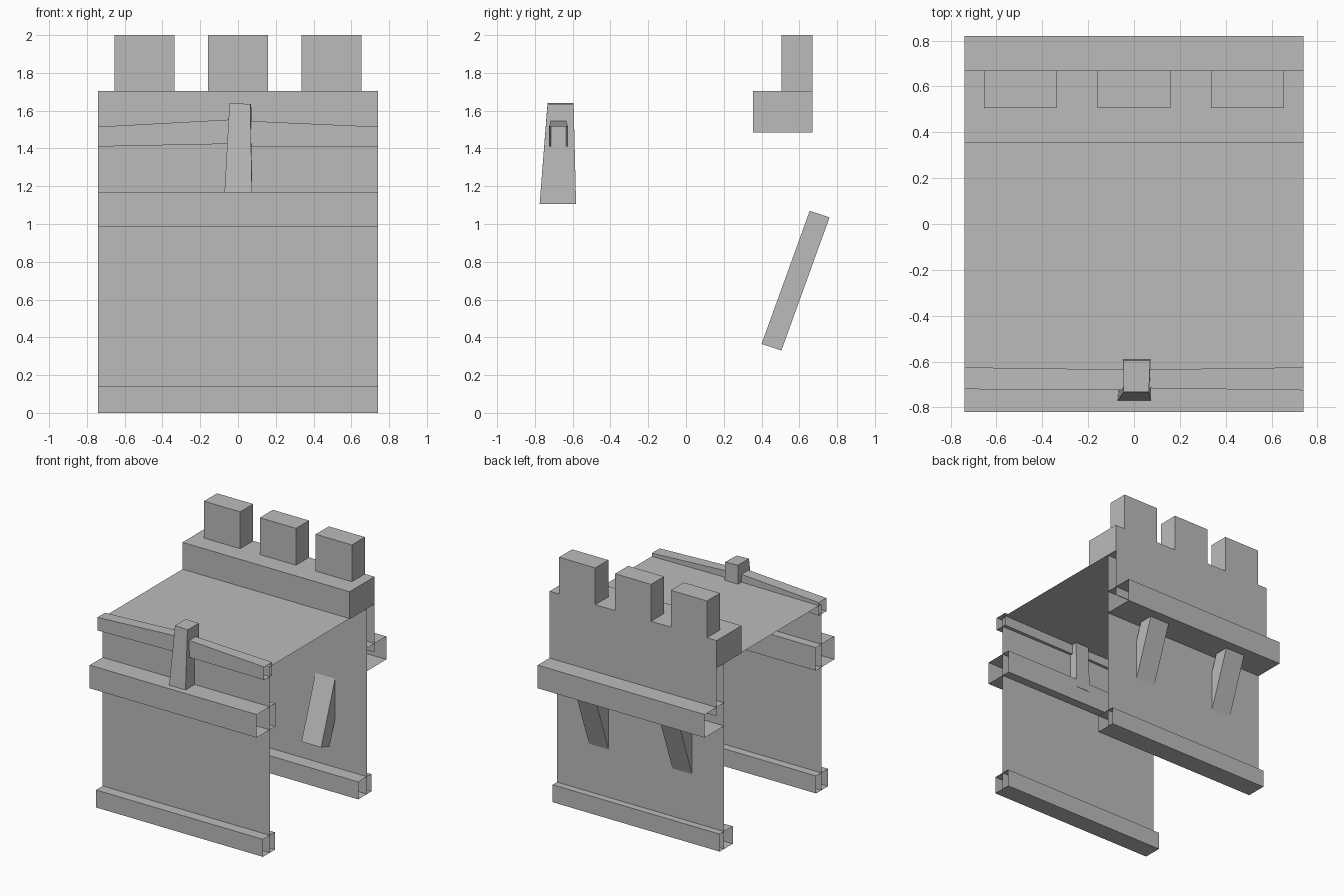
import bpy
import bmesh

cube = bpy.data.objects.get("Cube")
if cube:
    bpy.data.objects.remove(cube, do_unlink=True)

stone = bpy.data.materials.new("stone_grey")
stone.use_nodes = True
GREY = (0.5, 0.5, 0.5, 1)
stone.diffuse_color = GREY
stone.node_tree.nodes["Principled BSDF"].inputs["Base Color"].default_value = GREY

HALF = 0.74  # half the width of the wall section


def loft(name, sections, closed=True, caps=True):
    """Skin a list of matching cross-sections into one flat-shaded mesh."""
    bm = bmesh.new()
    rings = [[bm.verts.new(p) for p in s] for s in sections]
    n = len(rings[0])
    for a, b in zip(rings, rings[1:]):
        for i in range(n if closed else n - 1):
            j = (i + 1) % n
            bm.faces.new((a[i], a[j], b[j], b[i]))
    if caps:
        bm.faces.new(rings[0][::-1])
        bm.faces.new(rings[-1])
    bmesh.ops.recalc_face_normals(bm, faces=bm.faces)
    mesh = bpy.data.meshes.new(name)
    bm.to_mesh(mesh)
    bm.free()
    mesh.materials.append(stone)
    obj = bpy.data.objects.new(name, mesh)
    bpy.context.collection.objects.link(obj)
    return obj


def section(x, y0, y1, z0, z1):
    return [(x, y0, z0), (x, y1, z0), (x, y1, z1), (x, y0, z1)]


def beam(name, y0, y1, z0, z1, x0=-HALF, x1=HALF, caps=True):
    return loft(name, [section(x, y0, y1, z0, z1) for x in (x0, x1)], caps=caps)


def sheet(name, start, end):
    """Thin panel spanning the width between two (y, z) points."""
    return loft(name, [[(x, *start), (x, *end)] for x in (-HALF, HALF)],
                closed=False, caps=False)


# Wall panels and walkway
sheet("front_wall", (-0.655, 1.49), (-0.655, 0))
sheet("back_wall", (0.575, 0), (0.575, 1.485))
sheet("upper_back_wall", (0.67, 1.1), (0.67, 1.485))
sheet("walkway", (0.355, 1.49), (-0.655, 1.49))

# Open-ended ledges on both walls
beam("front_base_ledge", -0.74, -0.59, 0, 0.14, caps=False)
beam("front_upper_ledge", -0.82, -0.585, 0.985, 1.17, caps=False)
beam("back_base_ledge", 0.465, 0.63, 0, 0.14, caps=False)
beam("back_upper_ledge", 0.575, 0.82, 0.985, 1.17, caps=False)

# Parapet with three merlons
beam("parapet", 0.355, 0.67, 1.485, 1.705)
for side, x in (("right", -0.495), ("middle", 0), ("left", 0.495)):
    beam("merlon_" + side, 0.505, 0.67, 1.705, 2, x - 0.16, x + 0.16)

# Slanted braces passing through the back wall
for side, x in (("right", -0.37), ("left", 0.37)):
    loft("brace_" + side, [[(x + d, 0.40, 0.365), (x + d, 0.505, 0.33),
                            (x + d, 0.76, 1.035), (x + d, 0.655, 1.07)]
                           for d in (-0.087, 0.087)])

# Crooked handrail, rising toward the post
loft("handrail_right", [section(-HALF, -0.72, -0.625, 1.41, 1.515),
                        section(0, -0.725, -0.635, 1.425, 1.555)], caps=False)
loft("handrail_left", [section(0, -0.715, -0.635, 1.41, 1.548),
                       section(HALF, -0.725, -0.625, 1.41, 1.515)], caps=False)

# Tapered rail post
loft("rail_post", [
    [(-0.075, -0.775, 1.105), (0.075, -0.775, 1.105),
     (0.075, -0.582, 1.105), (-0.055, -0.582, 1.105)],
    [(-0.045, -0.733, 1.64), (0.065, -0.733, 1.635),
     (0.07, -0.595, 1.635), (-0.045, -0.595, 1.64)]])
